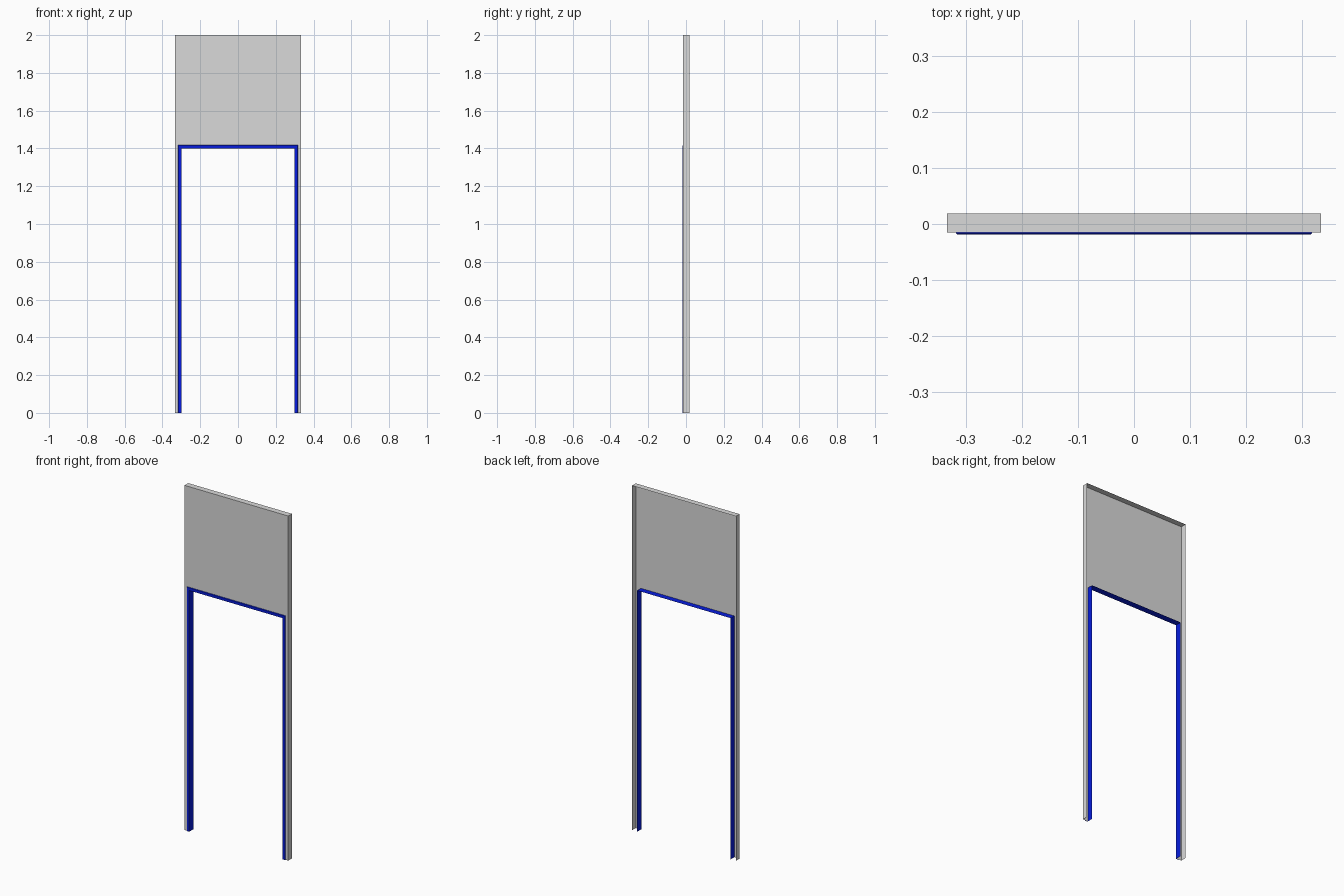
import bpy
import bmesh

if "Cube" in bpy.data.objects:
    bpy.data.objects.remove(bpy.data.objects["Cube"], do_unlink=True)

HALF_W, HEIGHT = 0.333, 2.0      # outer wall
BACK, WALL, FRONT = 0.019, -0.015, -0.019   # depth levels
OUT_X, OUT_Z = 0.317, 1.417      # outer edge of the trim
IN_X, IN_Z = 0.3, 1.4            # clear opening
BEVEL = 0.002                    # softened outer edge of the trim


def material(name, color):
    m = bpy.data.materials.new(name)
    m.use_nodes = True
    m.diffuse_color = color
    m.node_tree.nodes["Principled BSDF"].inputs["Base Color"].default_value = color
    return m


def arch(half, top):
    """Outline of an opening: up one side, across, down the other."""
    return [(-half, 0), (-half, top), (half, top), (half, 0)]


def sweep(name, mat, *rails):
    """Join successive (outline, y) rails with runs of quads."""
    bm = bmesh.new()
    rows = [[bm.verts.new((x, y, z)) for x, z in path] for path, y in rails]
    for a, b in zip(rows, rows[1:]):
        for i in range(len(a) - 1):
            bm.faces.new((a[i], a[i + 1], b[i + 1], b[i]))
    mesh = bpy.data.meshes.new(name)
    bm.to_mesh(mesh)
    bm.free()
    mesh.materials.append(mat)
    bpy.context.collection.objects.link(bpy.data.objects.new(name, mesh))


grey = material("wall grey", (0.7, 0.7, 0.7, 1))
blue = material("trim blue", (0.002, 0.012, 0.72, 1))

wall = arch(HALF_W, HEIGHT)
outer = arch(OUT_X, OUT_Z)
face = arch(OUT_X - BEVEL, OUT_Z - BEVEL)
inner = arch(IN_X, IN_Z)

# Open-backed wall shell: returned edges and a front sheet up to the opening
sweep("wall_panel", grey, (wall, BACK), (wall, WALL), (inner, WALL))

# Door trim: outer lip, bevel, front band and the lining of the opening
sweep("door_trim", blue, (outer, WALL), (outer, FRONT + BEVEL),
      (face, FRONT), (inner, FRONT), (inner, BACK))
